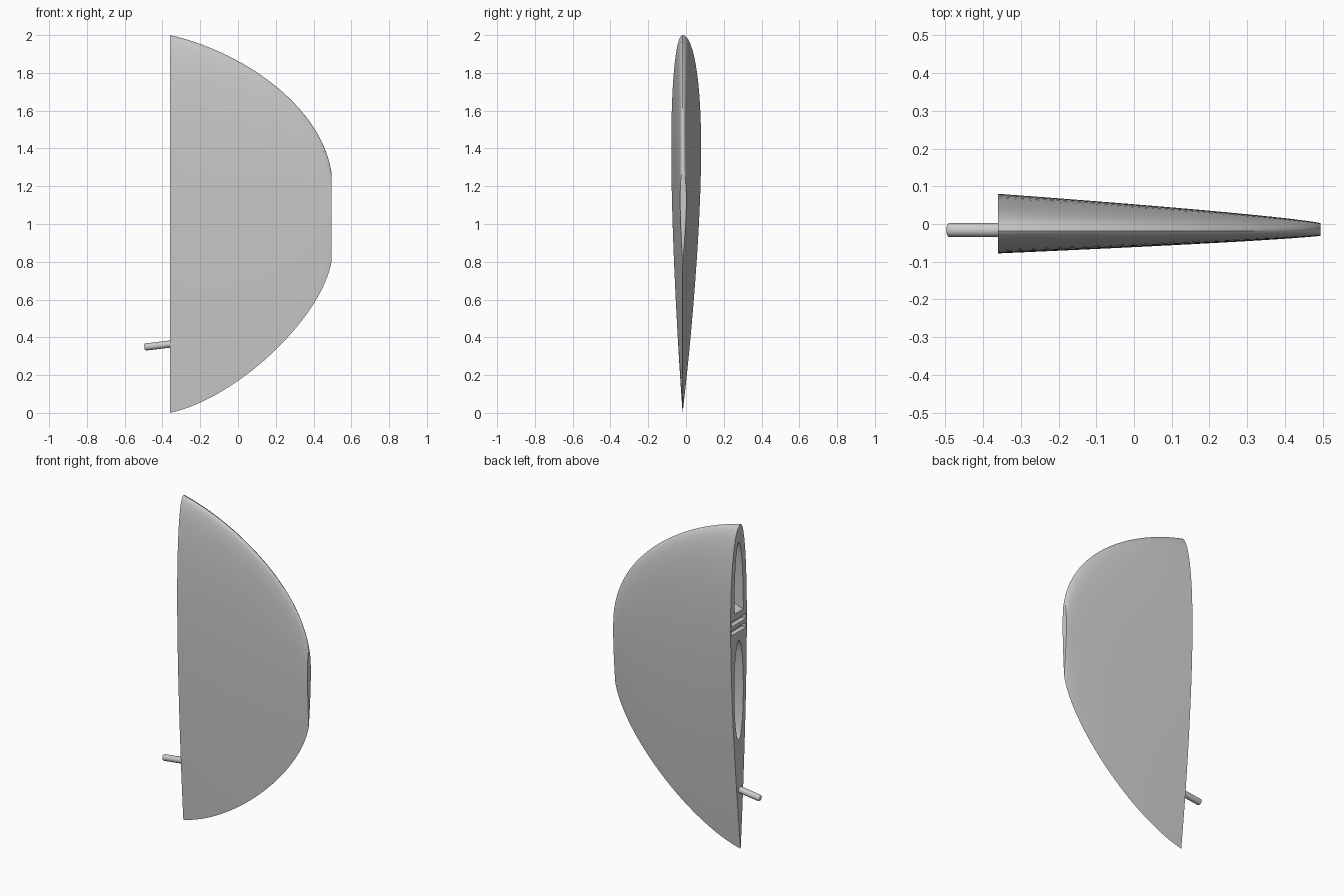
import bpy, bmesh, math
from mathutils import Vector

old = bpy.data.objects.get("Cube")
if old:
    bpy.data.objects.remove(old, do_unlink=True)

grey = bpy.data.materials.new("light grey")
grey.use_nodes = True
GREY = (0.6, 0.6, 0.6, 1)
grey.diffuse_color = GREY
grey.node_tree.nodes["Principled BSDF"].inputs["Base Color"].default_value = GREY

ROOT, TIP, EDGE_Y = -0.36, 0.495, -0.018
STATIONS, STEPS = 40, 40


def make_object(name, bm):
    bmesh.ops.recalc_face_normals(bm, faces=bm.faces)
    mesh = bpy.data.meshes.new(name)
    bm.to_mesh(mesh)
    bm.free()
    mesh.materials.append(grey)
    obj = bpy.data.objects.new(name, mesh)
    bpy.context.collection.objects.link(obj)
    return obj


def loft(name, rings):
    """Skin a list of closed rings and cap both ends."""
    bm = bmesh.new()
    loops = [[bm.verts.new(p) for p in ring] for ring in rings]
    for a, b in zip(loops, loops[1:]):
        for i in range(len(a)):
            j = (i + 1) % len(a)
            bm.faces.new((a[i], a[j], b[j], b[i]))
    bm.faces.new(loops[0])
    bm.faces.new(loops[-1])
    return make_object(name, bm)


def bezier(p, t):
    u = 1 - t
    return u**3 * p[0] + 3 * u * u * t * p[1] + 3 * u * t * t * p[2] + t**3 * p[3]


def foil(s):
    """Half thickness along the chord, 1 at the thickest point."""
    return 10 * (0.2969 * math.sqrt(s) - 0.126 * s - 0.3516 * s**2
                 + 0.2843 * s**3 - 0.1036 * s**4)


def section(t):
    """Foil cross-section between the curved leading and trailing edges."""
    x = bezier((ROOT, 0.0, 0.44, TIP), t)
    top = bezier((2.0, 1.92, 1.64, 1.27), t)
    bottom = bezier((0.0, 0.08, 0.5, 0.8), t)
    taper = max(0, (TIP - x) / (TIP - ROOT)) ** 0.8
    back, front = 0.02 + 0.078 * taper, 0.013 + 0.047 * taper
    ring = []
    for k in range(2 * STEPS):
        s = (1 - math.cos(math.pi * k / STEPS)) / 2
        side = back if k < STEPS else -front
        ring.append((x, EDGE_Y + side * foil(s), top + (bottom - top) * s))
    return ring


# Fin blade
blade = loft("fin_blade", [section(i / STATIONS) for i in range(STATIONS + 1)])


# Recesses in the root face
def recess(name, outline, depth, shrink):
    cz = sum(z for _, z in outline) / len(outline)
    rings = [[(x, y * k, cz + (z - cz) * k) for y, z in outline]
             for x, k in ((ROOT - 0.02, 1), (ROOT + depth, shrink))]
    cutter = loft(name, rings)
    cutter.hide_render = True
    mod = blade.modifiers.new(name, "BOOLEAN")
    mod.operation, mod.solver, mod.object = "DIFFERENCE", "EXACT", cutter
    return cutter


def arc(cz, height, turn, count):
    return [(0.045 * math.cos(turn * i / count), cz + height * math.sin(turn * i / count))
            for i in range(count + 1)]


cutters = [
    recess("upper_pocket_cutter", arc(1.46, 0.44, math.pi, 24), 0.22, 0.65),
    recess("lower_pocket_cutter", arc(0.985, 0.315, math.tau, 40)[:-1], 0.22, 0.65),
]
for i, z in enumerate((1.36, 1.415)):
    slot = [(-0.072, z - 0.015), (0.072, z - 0.015), (0.072, z + 0.015), (-0.072, z + 0.015)]
    cutters.append(recess(f"slot_cutter_{i + 1}", slot, 0.03, 1))

bpy.context.view_layer.objects.active = blade
blade.select_set(True)
for mod in list(blade.modifiers):
    bpy.ops.object.modifier_apply(modifier=mod.name)
for cutter in cutters:
    bpy.data.objects.remove(cutter, do_unlink=True)

# Locating pin with a rounded end
start, end = Vector((-0.33, EDGE_Y + 0.002, 0.368)), Vector((-0.496, EDGE_Y + 0.002, 0.348))
axis = (end - start).normalized()
across = Vector((0, 1, 0))
up = axis.cross(across)
RADIUS, ROUND = 0.019, 0.009
profile = [(start, RADIUS)]
for i in range(6):
    a = math.pi / 2 * i / 5
    profile.append((end - axis * ROUND * (1 - math.sin(a)), RADIUS - ROUND * (1 - math.cos(a))))
pin = loft("locating_pin", [
    [c + r * (across * math.cos(math.tau * k / 24) + up * math.sin(math.tau * k / 24))
     for k in range(24)] for c, r in profile])

# Smooth skin with crisp rims
pin.select_set(True)
bpy.ops.object.shade_smooth_by_angle(angle=math.radians(35))
